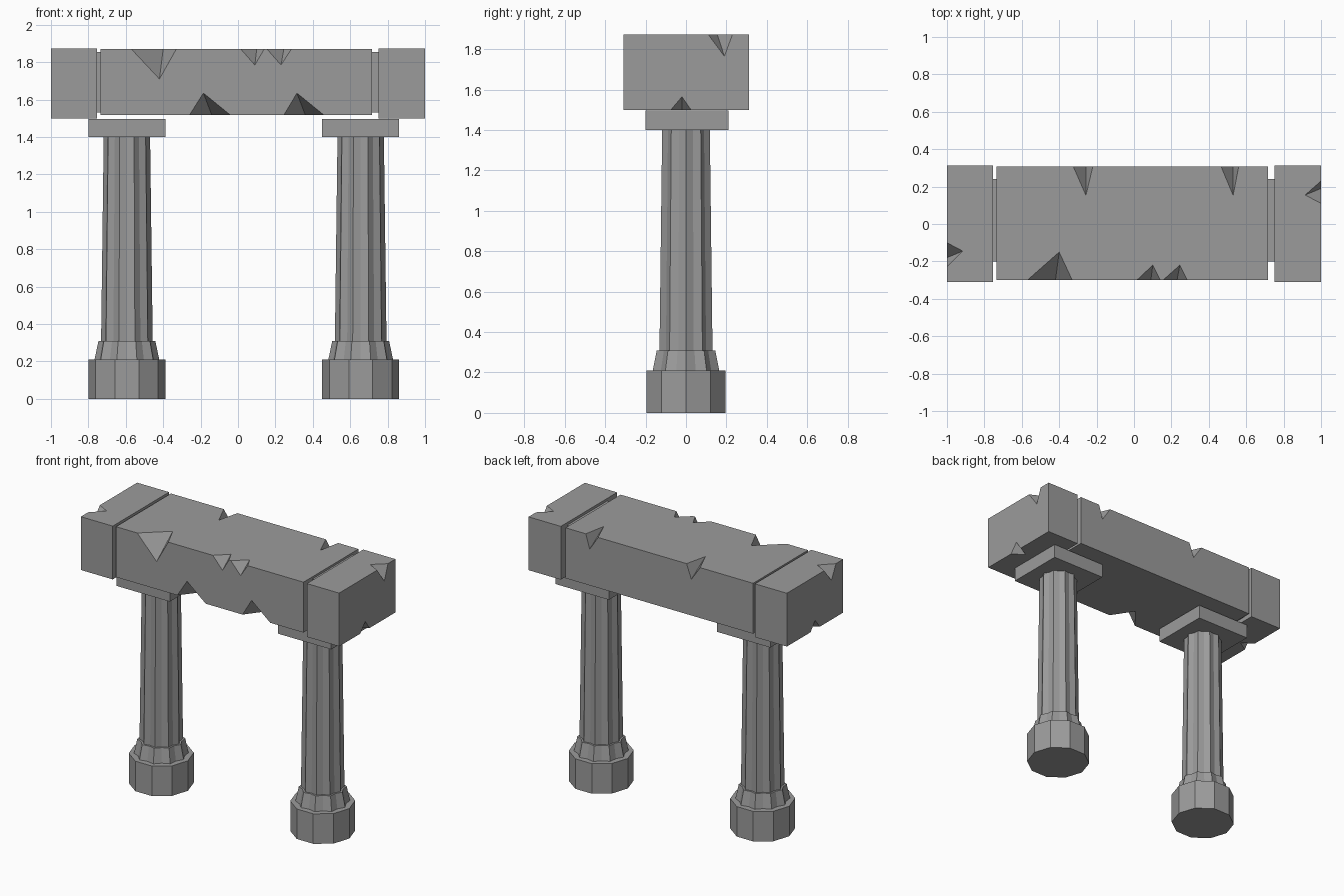
import bpy, bmesh, math
from mathutils import Vector

cube = bpy.data.objects.get("Cube")
if cube:
    bpy.data.objects.remove(cube, do_unlink=True)

stone = bpy.data.materials.new("grey_stone")
stone.use_nodes = True
GREY = (0.33, 0.33, 0.33, 1)
stone.diffuse_color = GREY
stone.node_tree.nodes["Principled BSDF"].inputs["Base Color"].default_value = GREY


def make(name, bm):
    bmesh.ops.recalc_face_normals(bm, faces=bm.faces)
    mesh = bpy.data.meshes.new(name)
    bm.to_mesh(mesh)
    bm.free()
    mesh.materials.append(stone)
    obj = bpy.data.objects.new(name, mesh)
    bpy.context.scene.collection.objects.link(obj)
    return obj


def box(name, lo, hi):
    bm = bmesh.new()
    bmesh.ops.create_cube(bm, size=1)
    for v in bm.verts:
        v.co = [l if c < 0 else h for c, l, h in zip(v.co, lo, hi)]
    return make(name, bm)


def drum(name, x, z0, z1, r0, r1, groove=None):
    """Ten-sided drum; groove pulls in a point between each pair of corners."""
    bm = bmesh.new()
    n = 20 if groove else 10
    rings = []
    for z, r in ((z0, r0), (z1, r1)):
        ring = []
        for i in range(n):
            a = math.tau * i / n
            q = r * (groove if groove and i % 2 else 1)
            ring.append(bm.verts.new((x + q * math.cos(a), q * math.sin(a), z)))
        rings.append(ring)
    low, high = rings
    for i in range(n):
        j = (i + 1) % n
        bm.faces.new((low[i], low[j], high[j], high[i]))
    bm.faces.new(low[::-1])
    bm.faces.new(high)
    return make(name, bm)


def chip(obj, axis, face, edge_z, a, b, side_tip, flat_tip):
    """Break a three-cornered chip out of a horizontal edge between a and b.
    side_tip is (along, z) on the wall, flat_tip is (along, depth) on the top or bottom."""
    def point(along, across, z):
        return Vector((along, across, z) if axis == "x" else (across, along, z))
    inward = face - math.copysign(flat_tip[1], face)
    pa, pb = point(a, face, edge_z), point(b, face, edge_z)
    c = point(side_tip[0], face, side_tip[1])
    d = point(flat_tip[0], inward, edge_z)
    t = 0.3
    corners = [pa + t * (2 * pa - c - d), pb + t * (2 * pb - c - d),
               c + t * (c - d), d + t * (d - c)]
    bm = bmesh.new()
    bmesh.ops.convex_hull(bm, input=[bm.verts.new(p) for p in corners])
    cutter = make("chip_cutter", bm)
    cutter.hide_render = True
    mod = obj.modifiers.new("chip", "BOOLEAN")
    mod.operation, mod.solver, mod.object = "DIFFERENCE", "EXACT", cutter
    graph = bpy.context.evaluated_depsgraph_get()
    mesh = bpy.data.meshes.new_from_object(obj.evaluated_get(graph))
    obj.modifiers.clear()
    obj.data = mesh
    bpy.data.objects.remove(cutter, do_unlink=True)


# Two fluted columns
for side, x in (("right", -0.594), ("left", 0.656)):
    drum(side + "_base", x, 0, 0.21, 0.206, 0.206)
    drum(side + "_collar", x, 0.21, 0.31, 0.173, 0.152, 0.89)
    drum(side + "_shaft", x, 0.31, 1.4, 0.138, 0.124, 0.89)
    box(side + "_capital", (x - 0.206, -0.2, 1.4), (x + 0.206, 0.21, 1.497))

# Lintel: middle block, two end blocks and the recessed necks between them
FRONT, BACK, LOW, TOP = -0.3, 0.308, 1.517, 1.87
beam = box("lintel_middle", (-0.735, FRONT, LOW), (0.717, BACK, TOP))
right_end = box("lintel_right_end", (-1, -0.31, 1.5), (-0.753, 0.313, 1.873))
left_end = box("lintel_left_end", (0.75, -0.31, 1.5), (1, 0.313, 1.873))
box("right_neck", (-0.76, -0.2, 1.53), (-0.73, 0.24, 1.855))
box("left_neck", (0.71, -0.2, 1.53), (0.755, 0.24, 1.855))

# Chips along the front and back of the middle block
for a, b, side_tip, flat_tip in (
        (-0.57, -0.33, (-0.42, 1.71), (-0.40, 0.15)),
        (0.015, 0.14, (0.09, 1.785), (0.10, 0.08)),
        (0.155, 0.285, (0.23, 1.785), (0.245, 0.08))):
    chip(beam, "x", FRONT, TOP, a, b, side_tip, flat_tip)
for a, b, side_tip, flat_tip in (
        (-0.26, -0.04, (-0.185, 1.635), (-0.14, 0.15)),
        (0.245, 0.46, (0.315, 1.635), (0.36, 0.15))):
    chip(beam, "x", FRONT, LOW, a, b, side_tip, flat_tip)
for a, b, mid in ((-0.325, -0.22, -0.257), (0.465, 0.56, 0.53)):
    chip(beam, "x", BACK, TOP, a, b, (mid, 1.77), (mid, 0.155))

# Chips on the end blocks
chip(left_end, "y", 1, 1.873, 0.11, 0.23, (0.19, 1.765), (0.155, 0.085))
chip(left_end, "y", 1, 1.5, -0.075, 0.025, (-0.02, 1.565), (-0.02, 0.08))
chip(right_end, "y", -1, 1.873, -0.23, -0.1, (-0.18, 1.775), (-0.145, 0.085))
chip(right_end, "y", -1, 1.5, -0.05, 0.05, (0, 1.565), (0, 0.08))
